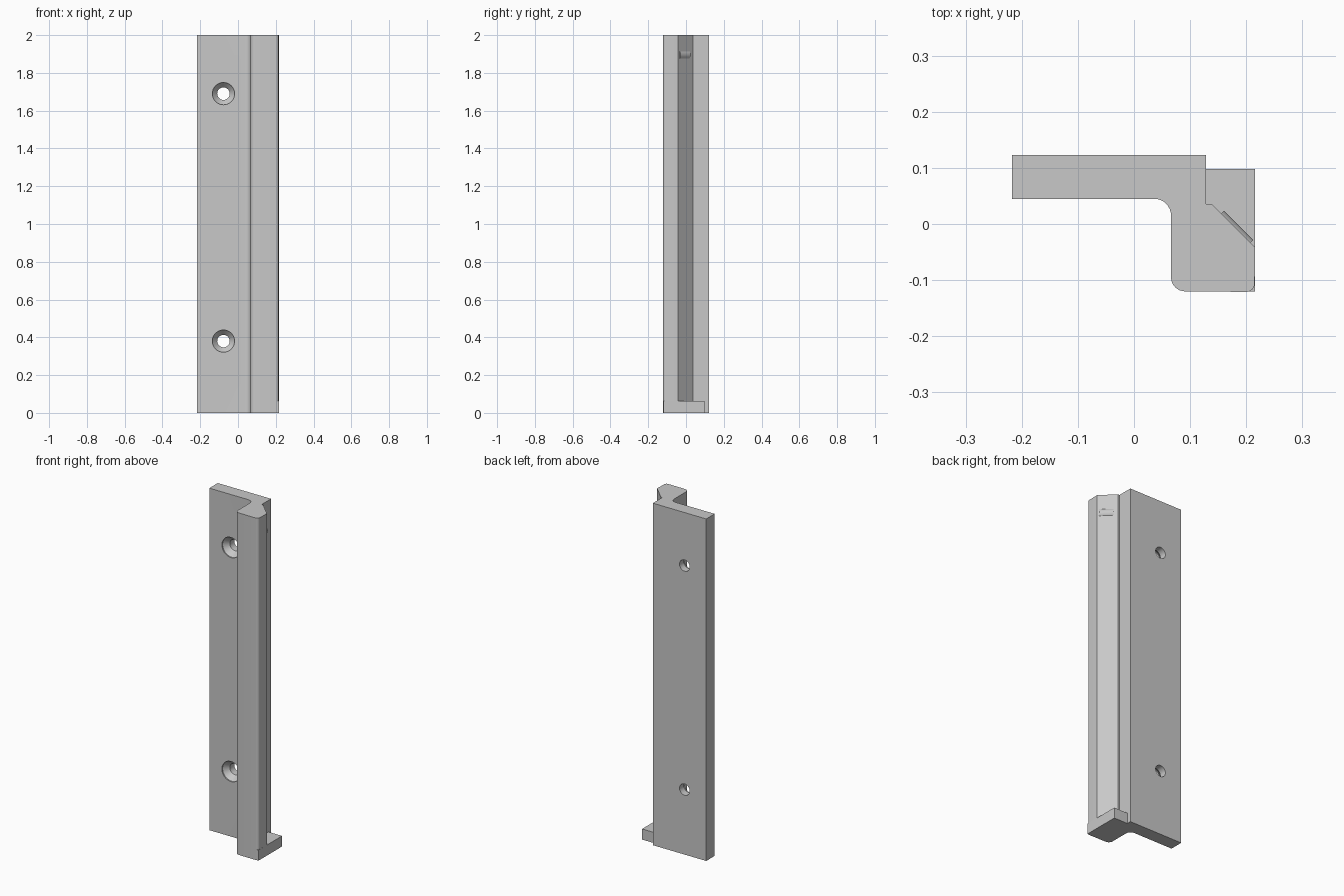
import bpy, bmesh
from math import sin, cos, pi, radians
from mathutils import Matrix, Vector

cube = bpy.data.objects.get("Cube")
if cube:
    bpy.data.objects.remove(cube)

grey = bpy.data.materials.new("light grey")
grey.use_nodes = True
colour = (0.58, 0.58, 0.58, 1)
grey.diffuse_color = colour
grey.node_tree.nodes["Principled BSDF"].inputs["Base Color"].default_value = colour


def prism(name, outline, z0, z1):
    """Extrude a counter-clockwise outline upwards."""
    bm = bmesh.new()
    face = bm.faces.new([bm.verts.new((x, y, z0)) for x, y in outline])
    ext = bmesh.ops.extrude_face_region(bm, geom=[face])
    verts = [g for g in ext["geom"] if isinstance(g, bmesh.types.BMVert)]
    bmesh.ops.translate(bm, verts=verts, vec=(0, 0, z1 - z0))
    bmesh.ops.recalc_face_normals(bm, faces=bm.faces)
    return finish(name, bm)


def finish(name, bm):
    mesh = bpy.data.meshes.new(name)
    bm.to_mesh(mesh)
    bm.free()
    mesh.materials.append(grey)
    obj = bpy.data.objects.new(name, mesh)
    bpy.context.collection.objects.link(obj)
    return obj


def arc(cx, cy, r, start, end, steps=8):
    angles = [radians(start + (end - start) * i / steps) for i in range(steps + 1)]
    return [(cx + r * cos(a), cy + r * sin(a)) for a in angles]


# Full-height rail: mounting flange, filleted corner and chamfered front bar
outline = [(-0.217, 0.123), (-0.217, 0.045)]
outline += arc(0.036, 0.015, 0.03, 90, 0)
outline += arc(0.091, -0.095, 0.025, 180, 270)
outline += arc(0.2, -0.106, 0.015, 270, 360)
outline += [(0.216, -0.042), (0.138, 0.036), (0.128, 0.036), (0.128, 0.123)]
rail = prism("rail", outline, 0, 2)

# Countersunk screw holes through the flange
bm = bmesh.new()
sink = [(0.0, 0.03), (0.059, 0.03), (0.059, 0.052), (0.033, 0.082), (0.033, 0.14), (0.0, 0.14)]
for z in (0.38, 1.69):
    verts = [bm.verts.new((r, y, 0)) for r, y in sink]
    edges = [bm.edges.new(pair) for pair in zip(verts, verts[1:])]
    bmesh.ops.spin(bm, geom=verts + edges, cent=(0, 0, 0), axis=(0, 1, 0),
                   angle=2 * pi, steps=32)
    new = [v for v in bm.verts if not v.tag]
    bmesh.ops.translate(bm, verts=new, vec=(-0.077, 0, z))
    for v in new:
        v.tag = True
bmesh.ops.remove_doubles(bm, verts=bm.verts, dist=0.0001)
bmesh.ops.recalc_face_normals(bm, faces=bm.faces)
cutter = finish("hole_cutter", bm)
cutter.hide_render = True
cutter.hide_set(True)
cut = rail.modifiers.new("holes", "BOOLEAN")
cut.object = cutter
cut.solver = "EXACT"

# Square stop foot below the chamfer
prism("stop_foot", [(0.128, 0.098), (0.128, 0.03), (0.17, -0.02), (0.17, -0.12),
                    (0.216, -0.12), (0.216, 0.098)], 0, 0.062)

# Small rounded catch on the chamfer near the top
catch = prism("catch", [(-0.021, -0.006), (0.021, -0.006)] + arc(0, -0.022, 0.03, 45, 135),
              -0.037, 0.037)
along = Vector((1, -1, 0)).normalized()
out = Vector((1, 1, 0)).normalized()
turn = Matrix((Vector((0, 0, 1)), out, along)).transposed().to_4x4()
catch.data.transform(Matrix.Translation((0.181, -0.008, 1.895)) @ turn)
bm = bmesh.new()
bm.from_mesh(catch.data)
bmesh.ops.recalc_face_normals(bm, faces=bm.faces)
bm.to_mesh(catch.data)
bm.free()

# Smooth only the rounded surfaces
for obj in (rail, catch):
    bpy.ops.object.select_all(action="DESELECT")
    bpy.context.view_layer.objects.active = obj
    obj.select_set(True)
    if obj.modifiers:
        bpy.ops.object.modifier_apply(modifier="holes")
    bpy.ops.object.shade_smooth_by_angle(angle=radians(30))
bpy.data.objects.remove(cutter)
